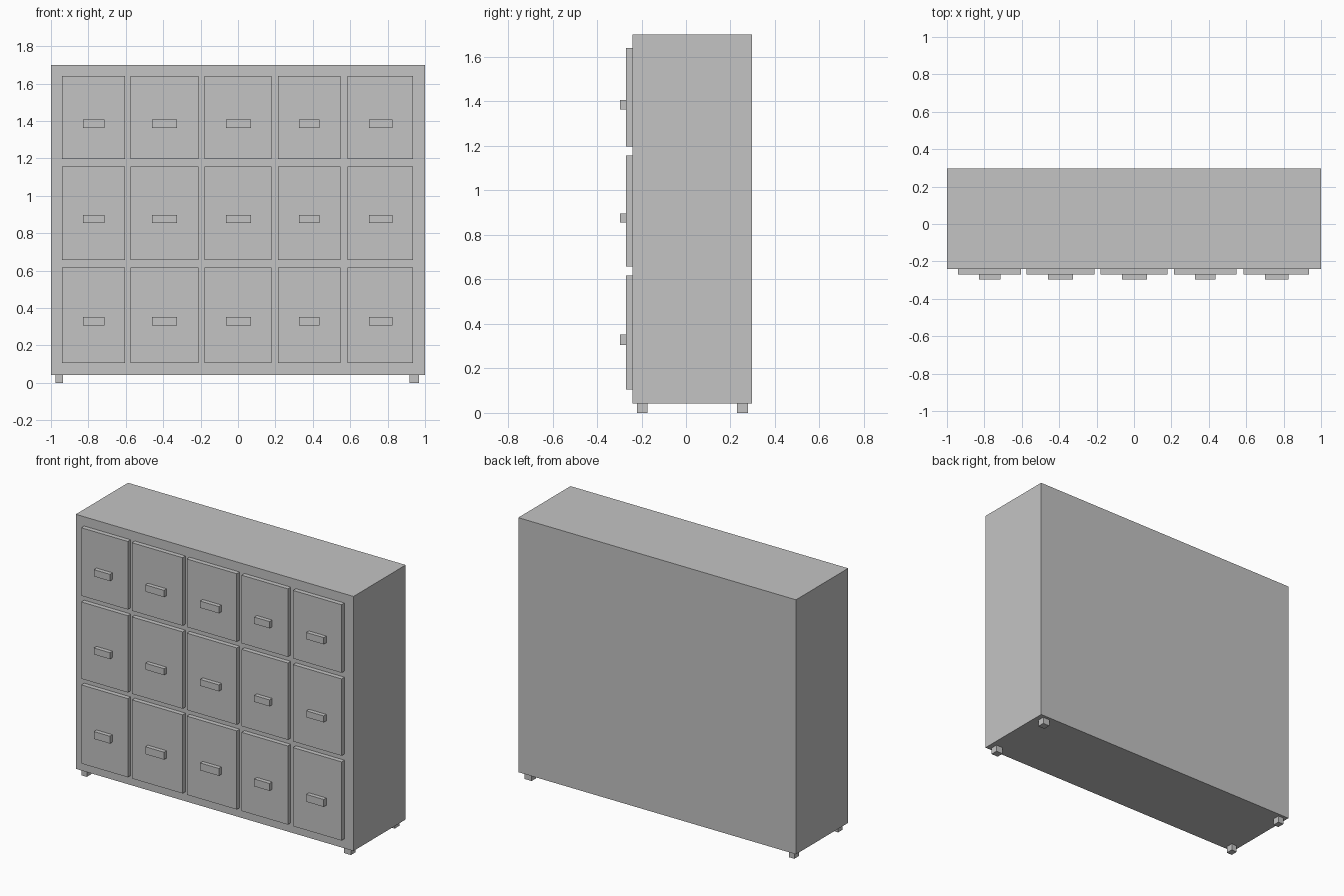
import bpy

cube = bpy.data.objects.get("Cube")
if cube:
    bpy.data.objects.remove(cube, do_unlink=True)

GREY = (0.55, 0.55, 0.55, 1)
grey = bpy.data.materials.new("plain grey")
grey.use_nodes = True
grey.diffuse_color = GREY
grey.node_tree.nodes["Principled BSDF"].inputs["Base Color"].default_value = GREY


def box(name, x, y, z):
    """Box spanning the (low, high) range given on each axis."""
    spans = (x, y, z)
    bpy.ops.mesh.primitive_cube_add(size=1, location=[(a + b) / 2 for a, b in spans])
    ob = bpy.context.object
    ob.name = name
    ob.scale = [b - a for a, b in spans]
    bpy.ops.object.transform_apply(location=False, rotation=False, scale=True)
    ob.data.materials.append(grey)
    return ob


BASE, FRONT, BACK = 0.043, -0.24, 0.297
PANEL, GRIP = -0.27, -0.297

# Cabinet body
box("cabinet_body", (-1, 1), (FRONT, BACK), (BASE, 1.70))

# Columns and rows: drawer range, then handle range
columns = [
    ((-0.94, -0.605), (-0.83, -0.715)),
    ((-0.575, -0.21), (-0.46, -0.325)),
    ((-0.18, 0.18), (-0.065, 0.07)),
    ((0.215, 0.548), (0.325, 0.435)),
    ((0.585, 0.935), (0.70, 0.825)),
]
rows = [
    ((0.105, 0.617), (0.305, 0.353)),
    ((0.657, 1.157), (0.855, 0.897)),
    ((1.197, 1.64), (1.363, 1.407)),
]

# Drawer fronts with their handles
for r, (panel_z, grip_z) in enumerate(rows, 1):
    for c, (panel_x, grip_x) in enumerate(columns, 1):
        box(f"drawer_front_{r}_{c}", panel_x, (PANEL, FRONT), panel_z)
        box(f"drawer_handle_{r}_{c}", grip_x, (GRIP, PANEL), grip_z)

# Short square feet
for side, x in (("right", (-0.975, -0.935)), ("left", (0.918, 0.967))):
    for end, y in (("front", (-0.22, -0.172)), ("back", (0.23, 0.278))):
        box(f"{end}_{side}_foot", x, y, (0, BASE))
